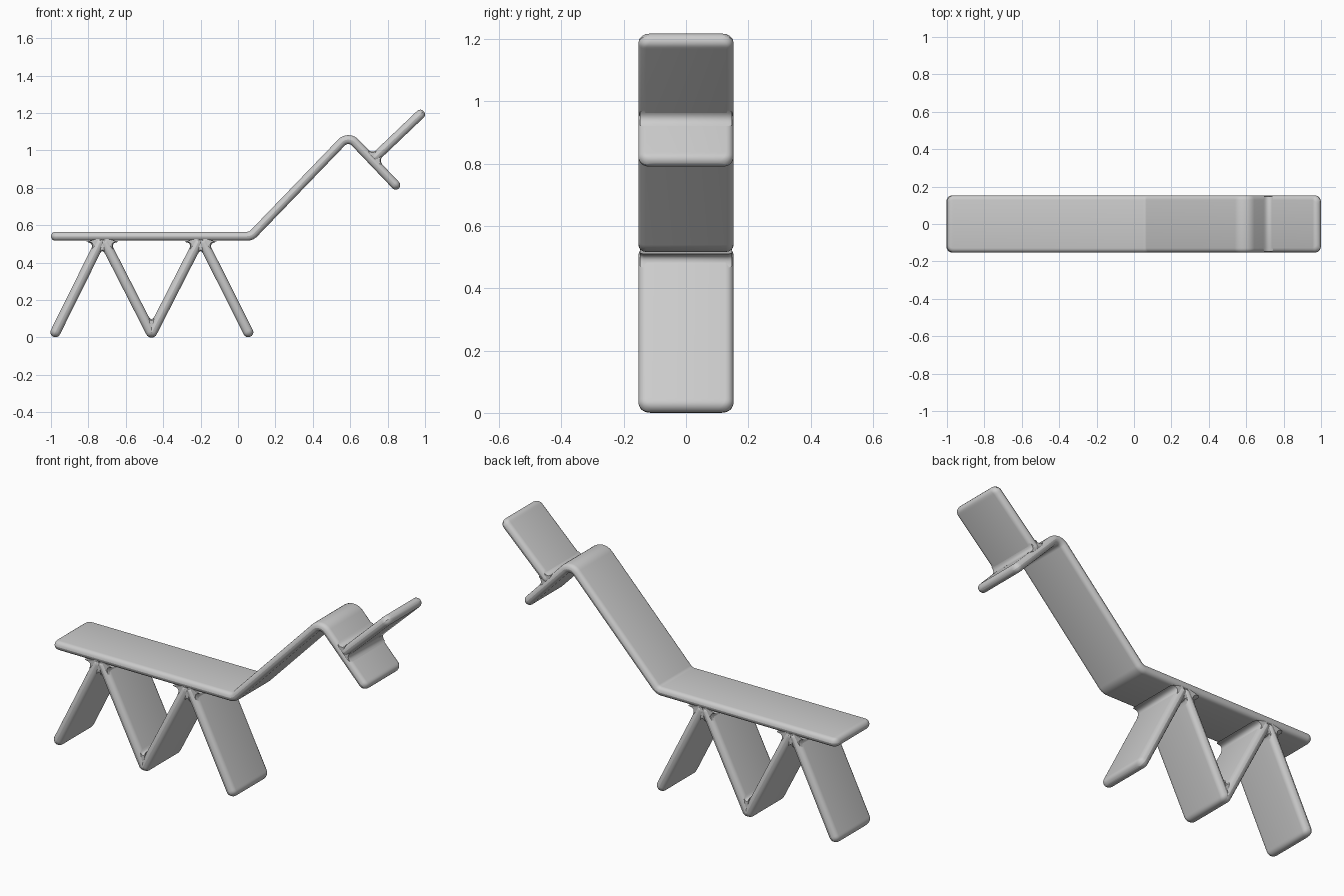
import bpy, bmesh, math
from mathutils import Vector

cube = bpy.data.objects.get("Cube")
if cube:
    bpy.data.objects.remove(cube, do_unlink=True)

grey = bpy.data.materials.new("plain grey")
grey.use_nodes = True
grey.diffuse_color = (0.6, 0.6, 0.6, 1)
grey.node_tree.nodes["Principled BSDF"].inputs["Base Color"].default_value = (0.6, 0.6, 0.6, 1)

HALF_WIDTH = 0.153


def finish(bm, name, angle):
    bmesh.ops.recalc_face_normals(bm, faces=bm.faces)
    mesh = bpy.data.meshes.new(name)
    bm.to_mesh(mesh)
    bm.free()
    mesh.materials.append(grey)
    ob = bpy.data.objects.new(name, mesh)
    bpy.context.collection.objects.link(ob)
    bpy.ops.object.select_all(action='DESELECT')
    ob.select_set(True)
    bpy.context.view_layer.objects.active = ob
    bpy.ops.object.shade_smooth_by_angle(angle=math.radians(angle))
    return ob


def rounded_path(points, radius):
    """Centre line in (x, z) with an arc at every bend."""
    pts = [Vector(p) for p in points]
    out = [pts[0]]
    for a, p, b in zip(pts, pts[1:], pts[2:]):
        u, v = (a - p).normalized(), (b - p).normalized()
        half = u.angle(v) / 2
        centre = p + (u + v).normalized() * radius / math.sin(half)
        start = p + u * radius / math.tan(half) - centre
        end = p + v * radius / math.tan(half) - centre
        for i in range(9):
            d = start.lerp(end, i / 8).normalized()
            out.append(centre + d * radius)
    return out + [pts[-1]]


def panel(name, points, half_thick, bend=0.05, corner=0.035):
    """Flat pad with rounded rim, swept along a centre line."""
    path = rounded_path(points, bend)
    # extra stations close to both tips form the round ends
    steps = [corner * (1 - math.cos(math.pi / 2 * i / 7)) for i in range(1, 8)]
    d0 = (path[1] - path[0]).normalized()
    d1 = (path[-2] - path[-1]).normalized()
    eps = 0.0006
    stations = [(path[0] + d0 * eps, eps)] + [(path[0] + d0 * s, s) for s in steps]
    stations += [(p, corner) for p in path[1:-1]]
    stations += [(path[-1] + d1 * s, s) for s in reversed(steps)]
    stations += [(path[-1] + d1 * eps, eps)]
    bm = bmesh.new()
    rings = []
    for i, (p, s) in enumerate(stations):
        before = stations[max(i - 1, 0)][0]
        after = stations[min(i + 1, len(stations) - 1)][0]
        t = (after - before).normalized()
        n = Vector((-t.y, t.x))
        w = HALF_WIDTH - corner + math.sqrt(max(0, corner**2 - (corner - s)**2))
        k = min(s / half_thick, 1)
        h = half_thick * math.sqrt(1 - (1 - k)**2)
        ring = []
        for j in range(20):
            q, m = divmod(j, 5)
            ang = math.pi / 2 * (q + m / 4)
            sy = 1 if q in (0, 3) else -1
            y = sy * (w - half_thick) + half_thick * math.cos(ang)
            c = p + n * h * math.sin(ang)
            ring.append(bm.verts.new((c.x, y, c.y)))
        rings.append(ring)
    for a, b in zip(rings, rings[1:]):
        for j in range(20):
            k = (j + 1) % 20
            bm.faces.new((a[j], a[k], b[k], b[j]))
    bm.faces.new(rings[0])
    bm.faces.new(rings[-1])
    return finish(bm, name, 60)


def fillet(name, joint, dir_a, dir_b, half_thick, size):
    """Concave web filling the inner corner between two panels."""
    p = Vector(joint)
    a, b = Vector(dir_a).normalized(), Vector(dir_b).normalized()
    corner = p + (a + b) * half_thick / math.sin(a.angle(b))
    ta, tb = corner + a * size, corner + b * size
    outline = [p]
    for i in range(9):
        t = i / 8
        outline.append(ta.lerp(corner, t).lerp(corner.lerp(tb, t), t))
    bm = bmesh.new()
    sides = []
    for y, inset in ((-0.148, 0.1), (-0.135, 0), (0.135, 0), (0.148, 0.1)):
        sides.append([bm.verts.new((c.x, y, c.y)) for c in (q.lerp(p, inset) for q in outline)])
    n = len(outline)
    for s, r in zip(sides, sides[1:]):
        for i in range(n):
            k = (i + 1) % n
            bm.faces.new((s[i], s[k], r[k], r[i]))
    bm.faces.new(sides[0])
    bm.faces.new(sides[-1])
    return finish(bm, name, 50)


# Back, neck and muzzle are one bent panel; the head flap branches off it
panel("back_neck_and_muzzle", [(-1, 0.541), (0.07, 0.541), (0.59, 1.08), (0.86, 0.797)], 0.024)
panel("head_flap", [(0.715, 0.945), (0.993, 1.21)], 0.025)

# Zigzag legs
hips = [(-0.725, 0.535), (-0.2, 0.535)]
leg_ends = [((-0.988, 0.004), hips[0]), ((-0.453, 0.003), hips[0]),
            ((-0.472, 0.003), hips[1]), ((0.067, 0.004), hips[1])]
for i, (foot, hip) in enumerate(leg_ends):
    panel(f"leg_{i + 1}", [foot, hip], 0.027)

# Webs where panels meet
left, right = (-0.265, -0.53), (0.265, -0.53)
for i, hip in enumerate(hips):
    fillet(f"hip_web_rear_{i + 1}", hip, (-1, 0), left, 0.025, 0.05)
    fillet(f"hip_web_front_{i + 1}", hip, (1, 0), right, 0.025, 0.05)
    fillet(f"hip_web_middle_{i + 1}", hip, left, right, 0.027, 0.03)
fillet("foot_web", (-0.4625, 0.022), (-0.265, 0.53), (0.265, 0.53), 0.027, 0.035)
fillet("head_web_upper", (0.717, 0.947), (-0.27, 0.283), (0.278, 0.265), 0.024, 0.035)
fillet("head_web_lower", (0.717, 0.947), (0.27, -0.283), (0.278, 0.265), 0.024, 0.035)
